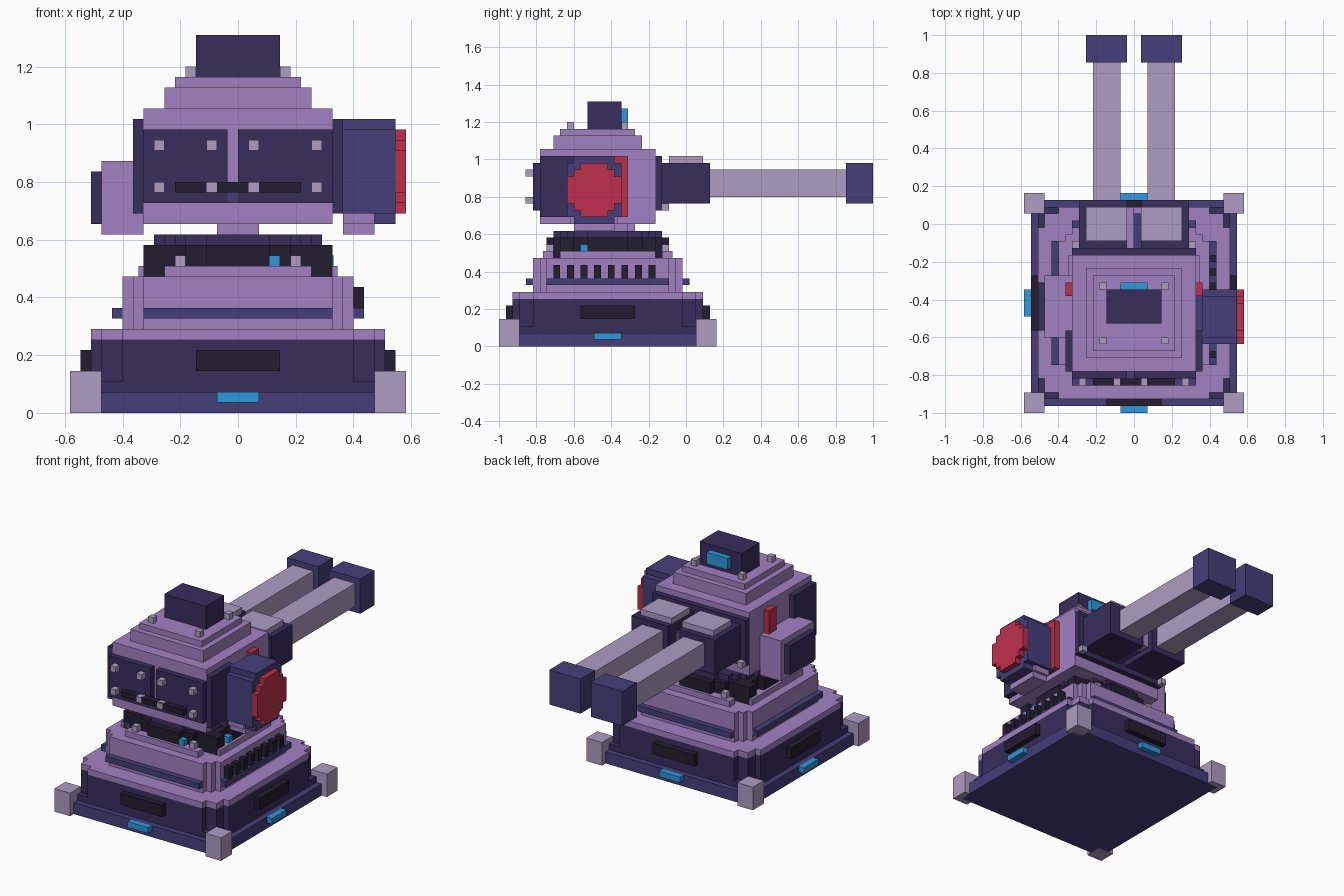
import bpy, bmesh
from mathutils import Vector

if "Cube" in bpy.data.objects:
    bpy.data.objects.remove(bpy.data.objects["Cube"])

U = 2 / 55          # one block of the grid
CY = 16             # middle of the body along y, in blocks from the front

def lin(h):
    c = [int(h[i:i + 2], 16) / 255 for i in (0, 2, 4)]
    return [v / 12.92 if v < 0.04045 else ((v + 0.055) / 1.055) ** 2.4 for v in c] + [1]

MATS = {}
for n, h in dict(lavender="A281C2", dark="382D5C", black="231D31", blue="453E7A",
                 light="AD9DC2", red="BE304B", cyan="2F99DC").items():
    MATS[n] = bpy.data.materials.new(n)
    MATS[n].diffuse_color = lin(h)

def finish(name, bm, mat):
    for v in bm.verts:                       # blocks to world units
        v.co = Vector((v.co.x * U, v.co.y * U - 1, v.co.z * U))
    bmesh.ops.recalc_face_normals(bm, faces=bm.faces)
    me = bpy.data.meshes.new(name)
    bm.to_mesh(me)
    bm.free()
    me.materials.append(MATS[mat])
    ob = bpy.data.objects.new(name, me)
    bpy.context.collection.objects.link(ob)
    return ob

def boxes(name, mat, *specs):
    """Each spec is x0, x1, y0, y1, z0, z1 in blocks."""
    bm = bmesh.new()
    for x0, x1, y0, y1, z0, z1 in specs:
        vs = bmesh.ops.create_cube(bm, size=1)["verts"]
        for v in vs:
            v.co = Vector(((x0 + x1) / 2 + v.co.x * (x1 - x0),
                           (y0 + y1) / 2 + v.co.y * (y1 - y0),
                           (z0 + z1) / 2 + v.co.z * (z1 - z0)))
    return finish(name, bm, mat)

def mirror_x(*specs):
    return list(specs) + [(-b, -a, *r) for a, b, *r in specs]

def four_sides(t, r0, r1, z0, z1):
    """Same block on all four sides: half width t, from r0 to r1 outwards."""
    return mirror_x((r0, r1, CY - t, CY + t, z0, z1)) + [
        (-t, t, CY - r1, CY - r0, z0, z1), (-t, t, CY + r0, CY + r1, z0, z1)]

def stepped(name, mat, steps, lo, hi, place):
    """Extruded outline with stair corners; place(u, v, w) gives the position."""
    q = []
    for i, (a, b) in enumerate(steps):
        q.append((a, b))
        if i + 1 < len(steps):
            q.append((a, steps[i + 1][1]))
    ring = (q + [(a, -b) for a, b in reversed(q)] +
            [(-a, -b) for a, b in q] + [(-a, b) for a, b in reversed(q)])
    bm = bmesh.new()
    f = bm.faces.new([bm.verts.new(place(a, b, lo)) for a, b in ring])
    ext = bmesh.ops.extrude_face_region(bm, geom=[f], use_keep_orig=True)["geom"]
    d = Vector(place(0, 0, hi)) - Vector(place(0, 0, lo))
    bmesh.ops.translate(bm, vec=d, verts=[g for g in ext if isinstance(g, bmesh.types.BMVert)])
    return finish(name, bm, mat)

def upright(u, v, w):
    return (u, CY + v, w)

def sideways(u, v, w):
    return (w, 14 + u, 23 + v)

# Base
boxes("base_plate", "blue", (-15, 15, 1, 31, 0, 2))
boxes("base_feet", "light", *mirror_x((13, 16, 0, 3, 0, 4), (13, 16, 29, 32, 0, 4)))
boxes("base_skirt", "dark", (-14, 14, 2, 30, 2, 3))
corner = [(11, 14), (13, 13), (14, 11)]
stepped("base_wall", "dark", corner, 3, 7, upright)
stepped("base_top", "lavender", corner, 7, 8, upright)
boxes("base_vents", "black", *four_sides(4, 14, 15, 4, 6))
boxes("base_lights", "cyan", *four_sides(2, 15, 16, 1, 2))

# Second tier
stepped("tier", "lavender", [(9, 11), (10, 10), (11, 9)], 8, 13, upright)
boxes("tier_band", "blue", *four_sides(9, 11, 12, 9, 10))
boxes("tier_side_grille", "black", *[(11, 12, y, y + 1, 10, 12) for y in range(8, 23, 2)])

# Turning ring and neck
stepped("ring", "black", [(3, 9), (5, 8), (6, 7), (7, 6), (8, 5), (9, 3)], 13, 16, upright)
stepped("ring_cap", "dark", [(3, 8), (5, 7), (6, 6), (7, 5), (8, 3)], 16, 17, upright)
boxes("ring_corners", "black", *mirror_x((6, 9, 9, 11, 13, 16), (6, 9, 21, 23, 13, 16)))
boxes("ring_panels", "lavender", *four_sides(7, 8, 9.5, 13, 14))
boxes("ring_bolts", "light", *mirror_x((5, 6, 7, 8, 14, 15), (5, 6, 24, 25, 14, 15)))
boxes("ring_lights", "cyan", (3, 4, 7, 8, 14, 15), (8, 9.1, 12, 13, 14, 15))
boxes("neck", "lavender", (-2, 2, 13, 19, 17, 18))

# Head
boxes("head", "lavender", (-9, 9, 6, 23, 18, 29))
boxes("head_roof_lower", "lavender", (-7, 7, 8, 21, 29, 31))
boxes("head_roof_upper", "lavender", (-6, 6, 9, 20, 31, 32))
boxes("roof_bolts", "light", *mirror_x((4, 5, 10, 11, 32, 33), (4, 5, 18, 19, 32, 33)))
boxes("sight_box", "dark", (-4, 4, 13, 18, 32, 36))
boxes("sight_screen", "cyan", (-2, 2, 18, 19, 33, 35))
boxes("head_front_panels", "dark", (-9, -1, 5, 6, 20, 27), (0, 9, 5, 6, 20, 27))
boxes("head_front_key", "blue", (-1, 0, 5, 6, 20, 21))
boxes("head_front_slot", "black", (-6, 6, 4, 5, 21, 22))
boxes("head_front_bolts", "light", *[(x, x + 1, 3.9, 5, z, z + 1)
                                     for x in (-8, -3, 1, 7) for z in (21, 25)])
boxes("head_side_panels", "dark", *mirror_x((9, 10, 6, 12, 19, 28)))
boxes("head_red_strips", "red", *mirror_x((9, 10, 17, 19, 19, 28)))

# Left pod
boxes("left_pod", "lavender", (-13, -9, 11, 20, 17, 24))
boxes("left_pod_cover", "dark", (-14, -13, 12, 19, 18, 23))

# Right drum
boxes("drum_housing", "blue", (9, 15, 10, 18, 19, 27), (10, 15, 11, 17, 18, 28))
boxes("drum_bracket", "lavender", (10, 13, 11, 17, 17, 18), (10, 13, 10.5, 17.5, 18, 19))
stepped("drum_face", "red", [(2, 4), (3, 3), (4, 2)], 15, 16, sideways)

# Twin guns
boxes("gun_back_plate", "dark", (-9, 9, 23, 24, 20, 28))
boxes("gun_housings", "dark", *mirror_x((1, 8, 24, 31, 21, 27)))
boxes("gun_covers", "light", *mirror_x((1, 7, 25, 30, 27, 28)))
boxes("gun_divider", "lavender", (-1, 0, 24, 30, 22, 26))
boxes("gun_divider_key", "blue", (0, 1, 24, 29, 21, 25))
boxes("gun_bolts", "light", *mirror_x((8, 9, 24, 25, 20, 21)))
boxes("gun_barrels", "light", *mirror_x((2, 6, 31, 51, 22, 26)))
boxes("gun_muzzles", "blue", *mirror_x((1, 7, 51, 55, 21, 27)))

for m in bpy.data.materials:
    if m.users and not m.is_grease_pencil:
        m.use_nodes = True
        m.node_tree.nodes["Principled BSDF"].inputs["Base Color"].default_value = m.diffuse_color
